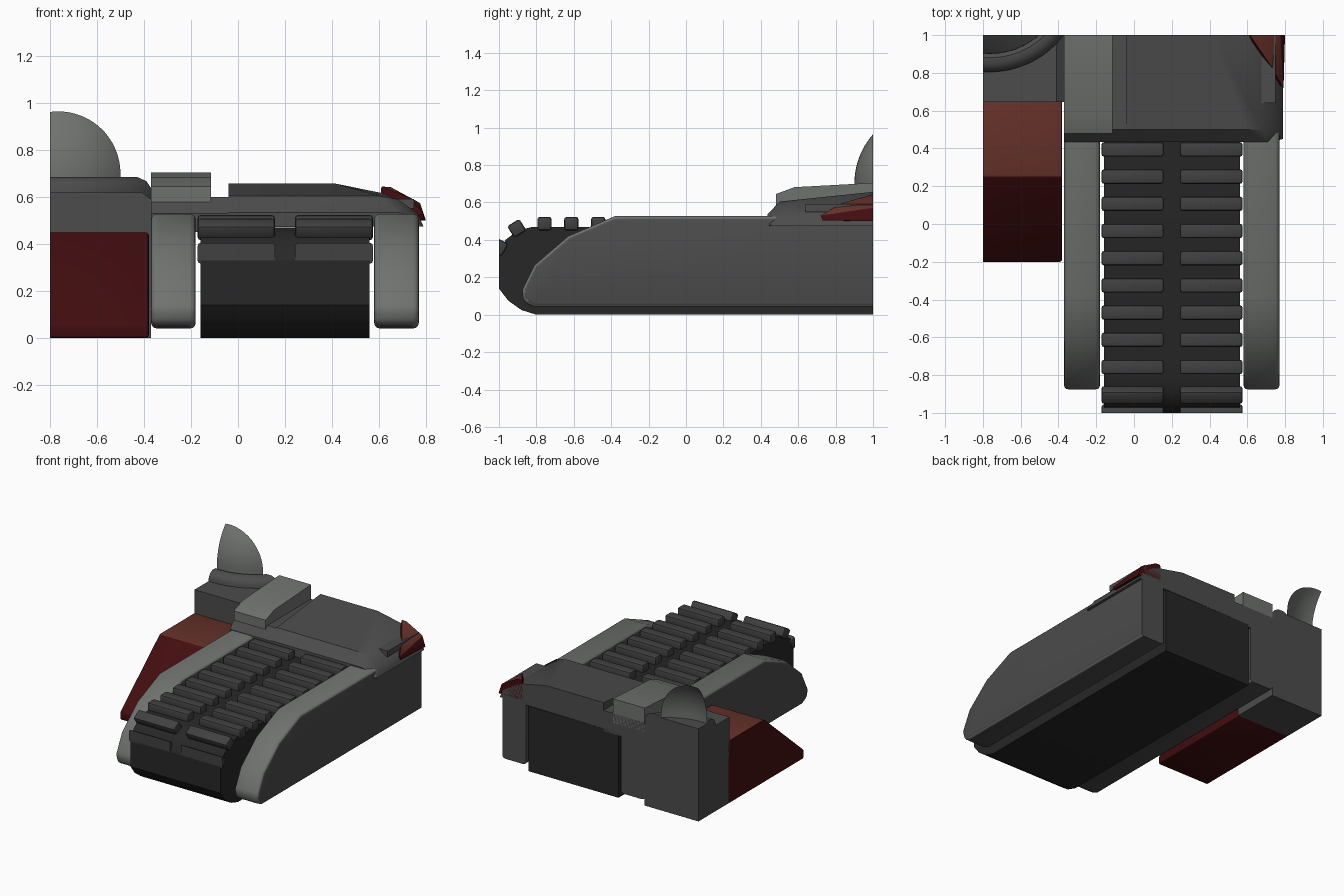
import bpy, bmesh, math
from mathutils import Vector, Matrix

if "Cube" in bpy.data.objects:
    bpy.data.objects.remove(bpy.data.objects["Cube"])


def material(name, r, g, b):
    m = bpy.data.materials.new(name)
    m.diffuse_color = (r, g, b, 1)
    m.use_nodes = True
    m.node_tree.nodes["Principled BSDF"].inputs["Base Color"].default_value = m.diffuse_color
    return m


HULL = material("dark grey", 0.072, 0.072, 0.072)
LIGHT = material("light grey", 0.16, 0.17, 0.16)
TRACK = material("near black", 0.02, 0.02, 0.02)
PAD = material("pad grey", 0.052, 0.052, 0.052)
RED = material("deep red", 0.055, 0.004, 0.005)
BROWN = material("rust red", 0.13, 0.03, 0.022)


def clip(bm, co, no, fill):
    """Cut away everything beyond a plane, optionally closing the cut."""
    r = bmesh.ops.bisect_plane(bm, geom=bm.verts[:] + bm.edges[:] + bm.faces[:],
                               plane_co=co, plane_no=no, clear_outer=True)
    if fill:
        edges = [e for e in r["geom_cut"]
                 if isinstance(e, bmesh.types.BMEdge) and e.is_boundary]
        if edges:
            bmesh.ops.holes_fill(bm, edges=edges, sides=0)


def finish(name, bm, mats, bevel=0.0, segments=2, rule=None, fill=True):
    bmesh.ops.recalc_face_normals(bm, faces=bm.faces[:])
    if bevel:
        sharp = [e for e in bm.edges if e.calc_face_angle(0) > 0.6]
        bmesh.ops.bevel(bm, geom=sharp, offset=bevel, segments=segments,
                        profile=0.5, affect='EDGES', clamp_overlap=True)
    clip(bm, (-0.8, 0, 0), (-1, 0, 0), fill)
    clip(bm, (0, 1, 0), (0, 1, 0), fill)
    clip(bm, (0, -1, 0), (0, -1, 0), fill)
    if fill:
        bmesh.ops.recalc_face_normals(bm, faces=bm.faces[:])
    bm.normal_update()
    if rule:
        for f in bm.faces:
            f.material_index = rule(f)
    me = bpy.data.meshes.new(name)
    bm.to_mesh(me)
    bm.free()
    for m in mats:
        me.materials.append(m)
    ob = bpy.data.objects.new(name, me)
    bpy.context.collection.objects.link(ob)
    bpy.ops.object.select_all(action='DESELECT')
    ob.select_set(True)
    bpy.context.view_layer.objects.active = ob
    bpy.ops.object.shade_smooth_by_angle(angle=math.radians(35))
    return ob


def side_prism(profile, x0, x1):
    """Extrude a (y, z) outline along x."""
    bm = bmesh.new()
    f = bm.faces.new([bm.verts.new((x0, y, z)) for y, z in profile])
    g = bmesh.ops.extrude_face_region(bm, geom=[f])["geom"]
    bmesh.ops.translate(bm, vec=(x1 - x0, 0, 0),
                        verts=[v for v in g if isinstance(v, bmesh.types.BMVert)])
    return bm


def box(x0, x1, y0, y1, z0, z1):
    return side_prism([(y0, z0), (y1, z0), (y1, z1), (y0, z1)], x0, x1)


def hull_of(points):
    bm = bmesh.new()
    for p in points:
        bm.verts.new(p)
    r = bmesh.ops.convex_hull(bm, input=bm.verts[:])
    bmesh.ops.delete(bm, geom=[v for v in bm.verts if not v.link_faces], context='VERTS')
    bmesh.ops.dissolve_limit(bm, angle_limit=0.02, verts=bm.verts[:], edges=bm.edges[:])
    return bm


# Track belt
belt = [(1.1, 0), (-0.8, 0), (-0.88, 0.025), (-0.95, 0.075), (-1.0, 0.14), (-1.03, 0.24),
        (-1.0, 0.33), (-0.965, 0.4), (-0.9, 0.45), (-0.82, 0.47), (1.1, 0.47)]
finish("track_belt", side_prism(belt, -0.16, 0.56), [TRACK])

# Track pads in two columns, tilted as they wrap round the front
rows = [(0.395 - 0.144 * i, 0.487, 0) for i in range(9)]
rows += [(-0.905, 0.462, 32), (-1.0, 0.362, 62)]
for i, (y, z, tilt) in enumerate(rows):
    for side, x0, x1 in (("left", -0.172, 0.157), ("right", 0.243, 0.575)):
        bm = box(x0, x1, -0.038, 0.038, -0.036, 0.036)
        bm.transform(Matrix.Translation((0, y, z)) @ Matrix.Rotation(math.radians(tilt), 4, 'X'))
        finish(f"track_pad_{side}_{i + 1}", bm, [PAD], bevel=0.013)

# Side guards: dark cheeks with a light rim
guard = [(1.1, 0.04), (-0.81, 0.04), (-0.865, 0.065), (-0.88, 0.125), (-0.81, 0.265),
         (-0.63, 0.42), (-0.38, 0.527), (1.1, 0.527)]
for side, x0 in (("inner", -0.37), ("outer", 0.58)):
    finish(f"{side}_guard", side_prism(guard, x0, x0 + 0.19), [LIGHT, HULL], bevel=0.024,
           segments=3,
           rule=lambda f: int(abs(f.normal.x) > 0.95 or f.normal.y > 0.95 or f.normal.z < -0.9))

# Rear deck over the track, faceted and falling away to the right
section = [(-0.04, 0.47), (-0.04, 0.667), (0.38, 0.667), (0.6, 0.622), (0.68, 0.59),
           (0.765, 0.53), (0.79, 0.475)]
pts = [(x, 1.1, z) for x, z in section]
pts += [(x, 0.5, min(z, 0.605)) for x, z in section]
pts += [(x - (0.06 if x > 0.7 else 0), 0.435, min(z, 0.535)) for x, z in section]
pts += [(0.79, 0.45, 0.475)]
finish("rear_deck", hull_of(pts), [HULL])

# Base and light raised block beside the deck
finish("deck_channel", side_prism([(0.435, 0.45), (0.435, 0.53), (0.5, 0.6), (1.1, 0.6),
                                   (1.1, 0.45)], -0.37, -0.04), [HULL])
finish("raised_block", side_prism([(0.48, 0.53), (0.48, 0.645), (0.58, 0.682), (1.1, 0.71),
                                   (1.1, 0.53)], -0.37, -0.115), [LIGHT])

# Red corner lamp and the vent slab under it
finish("corner_lamp", hull_of([(0.6, 1.02, 0.65), (0.64, 1.02, 0.648), (0.775, 1.02, 0.575),
                               (0.8, 1.02, 0.5), (0.6, 1.02, 0.5), (0.73, 0.83, 0.595),
                               (0.792, 0.73, 0.505), (0.79, 0.72, 0.53), (0.7, 0.8, 0.5)]),
       [RED, BROWN], rule=lambda f: int(f.normal.z > 0.7))
finish("vent_slab", box(0.645, 0.75, 0.64, 1.1, 0.55, 0.592), [HULL])

# Centre body with a chamfered shoulder
body = hull_of([(x, y, z) for x, z in ((-0.95, 0), (-0.37, 0), (-0.37, 0.59),
                                       (-0.41, 0.62), (-0.95, 0.62)) for y in (0.645, 1.1)])
finish("centre_body", body, [HULL])


def lathe(profile, centre, steps=96):
    """Spin an (r, z) outline about a vertical axis."""
    bm = bmesh.new()
    vs = [bm.verts.new((r, 0, z)) for r, z in profile]
    es = [bm.edges.new(p) for p in zip(vs, vs[1:])]
    bmesh.ops.spin(bm, geom=vs + es, cent=(0, 0, 0), axis=(0, 0, 1),
                   angle=2 * math.pi, steps=steps)
    bmesh.ops.remove_doubles(bm, verts=bm.verts[:], dist=1e-4)
    bmesh.ops.translate(bm, verts=bm.verts[:], vec=centre)
    return bm


# Collar and open dome shell
centre = Vector((-0.765, 1.3, 0))
finish("dome_collar", lathe([(0, 0.58), (0.495, 0.58), (0.495, 0.64), (0.48, 0.668),
                             (0.45, 0.685), (0.42, 0.685), (0.4, 0.67), (0, 0.67)], centre),
       [HULL])
arc = [(0.4 * math.cos(a), 0.7 + 0.4 * math.sin(a))
       for a in [math.pi / 2 * k / 24 for k in range(25)]]
finish("dome", lathe([(0.4, 0.66)] + arc, centre), [LIGHT], fill=False)

# Red front wedge with a rust coloured top
wedge = [(0.655, 0), (-0.2, 0), (-0.2, 0.06), (0.25, 0.45), (0.655, 0.45)]
finish("front_wedge", side_prism(wedge, -0.95, -0.38), [RED, BROWN], bevel=0.012,
       rule=lambda f: int(f.normal.z > 0.9))
